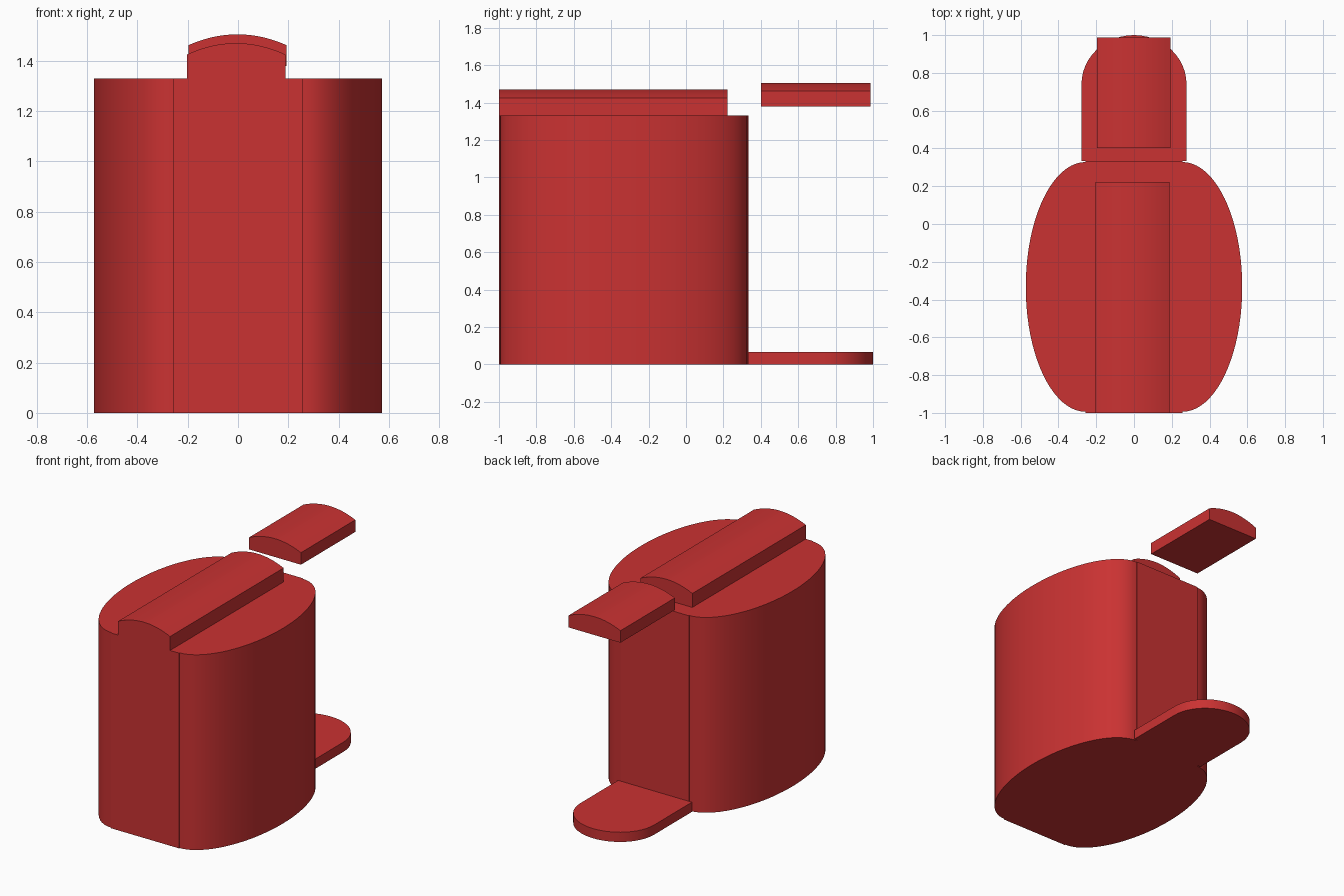
import bpy, bmesh, math
from mathutils import Vector

cube = bpy.data.objects.get("Cube")
if cube:
    bpy.data.objects.remove(cube)

RED = (0.59, 0.032, 0.032, 1.0)
red = bpy.data.materials.new("red")
red.diffuse_color = RED
red.use_nodes = True
red.node_tree.nodes["Principled BSDF"].inputs["Base Color"].default_value = RED


def prism(name, outline, sweep):
    """Extrude a closed 3D outline along a vector, with sharp edges kept."""
    bm = bmesh.new()
    face = bm.faces.new([bm.verts.new(p) for p in outline])
    ext = bmesh.ops.extrude_face_region(bm, geom=[face])
    verts = [g for g in ext["geom"] if isinstance(g, bmesh.types.BMVert)]
    bmesh.ops.translate(bm, verts=verts, vec=Vector(sweep))
    bmesh.ops.recalc_face_normals(bm, faces=bm.faces)
    mesh = bpy.data.meshes.new(name)
    bm.to_mesh(mesh)
    bm.free()
    mesh.materials.append(red)
    obj = bpy.data.objects.new(name, mesh)
    bpy.context.collection.objects.link(obj)
    bpy.ops.object.select_all(action="DESELECT")
    obj.select_set(True)
    bpy.context.view_layer.objects.active = obj
    bpy.ops.object.shade_smooth_by_angle(angle=math.radians(30))
    return obj


def ellipse_arc(cx, cy, a, b, start, end, steps):
    """Points on an elliptical arc in the ground plane, angles in degrees."""
    angles = [math.radians(start + (end - start) * i / steps) for i in range(steps + 1)]
    return [(cx + a * math.cos(t), cy + b * math.sin(t), 0) for t in angles]


def arched_bar(name, x0, x1, y0, y1, base, shoulder, crown):
    """Bar along y with a flat base, upright sides and a bowed top."""
    steps = 16
    outline = [(x0, y0, base), (x1, y0, base)]
    for i in range(steps + 1):
        u = 1 - 2 * i / steps
        x = (x0 + x1) / 2 + u * (x1 - x0) / 2
        outline.append((x, y0, crown - (crown - shoulder) * u * u))
    return prism(name, outline, (0, y1 - y0, 0))


# Body: flat central slab standing slightly proud of two half-oval sides
CY, HALF_W, HALF_D = -0.333, 0.256, 0.667
right_lobe = ellipse_arc(HALF_W, CY, 0.317, 0.661, -90, 90, 40)
left_lobe = ellipse_arc(-HALF_W, CY, 0.317, 0.661, 90, 270, 40)
front, back = CY - HALF_D, CY + HALF_D
body = ([(-HALF_W, front, 0), (HALF_W, front, 0)] + right_lobe
        + [(HALF_W, back, 0), (-HALF_W, back, 0)] + left_lobe)
prism("body", body, (0, 0, 1.33))

# Rounded foot plate at the back
foot = [(-0.278, back, 0), (0.278, back, 0)] + ellipse_arc(0, 0.74, 0.278, 0.26, 0, 180, 24)
prism("foot_plate", foot, (0, 0, 0.066))

# Ridge along the top, and the separate bar behind it
arched_bar("top_ridge", -0.203, 0.188, -1.0, 0.222, 1.33, 1.425, 1.47)
arched_bar("rear_bar", -0.197, 0.193, 0.402, 0.987, 1.38, 1.462, 1.505)
